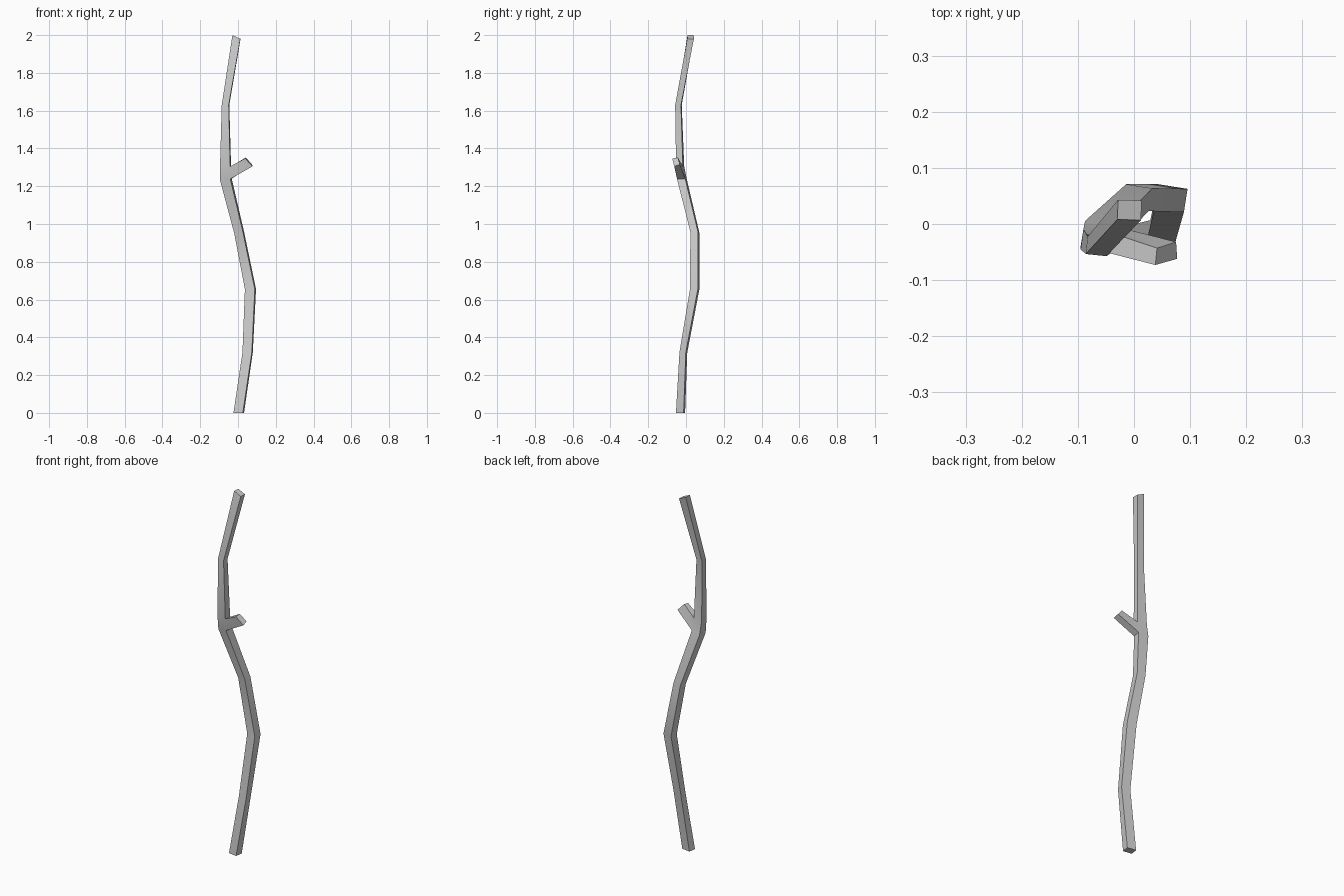
import bpy, bmesh, math

if "Cube" in bpy.data.objects:
    bpy.data.objects.remove(bpy.data.objects["Cube"])

# trunk rings: centre x, y, z, width, depth, turn (degrees), rise per x
RINGS = [
    (0.004, -0.029, 0.00, 0.050, 0.041, -9, 0.0),
    (0.051, -0.014, 0.32, 0.050, 0.034, -9, 0.0),
    (0.066, 0.046, 0.655, 0.053, 0.042, -9, 0.0),
    (0.006, 0.047, 0.955, 0.047, 0.041, -9, 0.1),
    (-0.064, -0.021, 1.235, 0.055, 0.044, -10, 0.15),
    (-0.066, -0.031, 1.305, 0.054, 0.036, -8, 0.0),
    (-0.066, -0.040, 1.63, 0.037, 0.031, -6, 0.0),
    (-0.008, 0.025, 1.99, 0.042, 0.035, -2, -0.45),
]
FORK = 4  # segment whose right side carries the stub

# stub end: bottom front, bottom back, top back, top front
STUB_END = [(0.077, -0.062, 1.305), (0.075, -0.032, 1.315),
            (0.041, -0.043, 1.352), (0.038, -0.073, 1.347)]

bm = bmesh.new()


def ring(cx, cy, z, w, d, turn, slope):
    a = math.radians(turn)
    verts = []
    for sx, sy in ((-1, -1), (1, -1), (1, 1), (-1, 1)):
        u, v = sx * w / 2, sy * d / 2
        x = u * math.cos(a) - v * math.sin(a)
        y = u * math.sin(a) + v * math.cos(a)
        verts.append(bm.verts.new((cx + x, cy + y, z + slope * x)))
    return verts


def bridge(a, b, skip=None):
    for i in range(4):
        j = (i + 1) % 4
        if i != skip:
            bm.faces.new((a[i], a[j], b[j], b[i]))


# trunk
rings = [ring(*r) for r in RINGS]
for k in range(len(rings) - 1):
    bridge(rings[k], rings[k + 1], 1 if k == FORK else None)
bm.faces.new(rings[0][::-1])
bm.faces.new(rings[-1])

# side stub grown out of the open right side
lo, hi = rings[FORK], rings[FORK + 1]
root = [lo[1], lo[2], hi[2], hi[1]]
end = [bm.verts.new(p) for p in STUB_END]
bridge(root, end)
bm.faces.new(end)

bmesh.ops.recalc_face_normals(bm, faces=bm.faces)
mesh = bpy.data.meshes.new("branch")
bm.to_mesh(mesh)
bm.free()
branch = bpy.data.objects.new("branch", mesh)
bpy.context.collection.objects.link(branch)
bpy.context.view_layer.objects.active = branch
branch.select_set(True)
bpy.ops.object.shade_smooth_by_angle(angle=math.radians(40))
